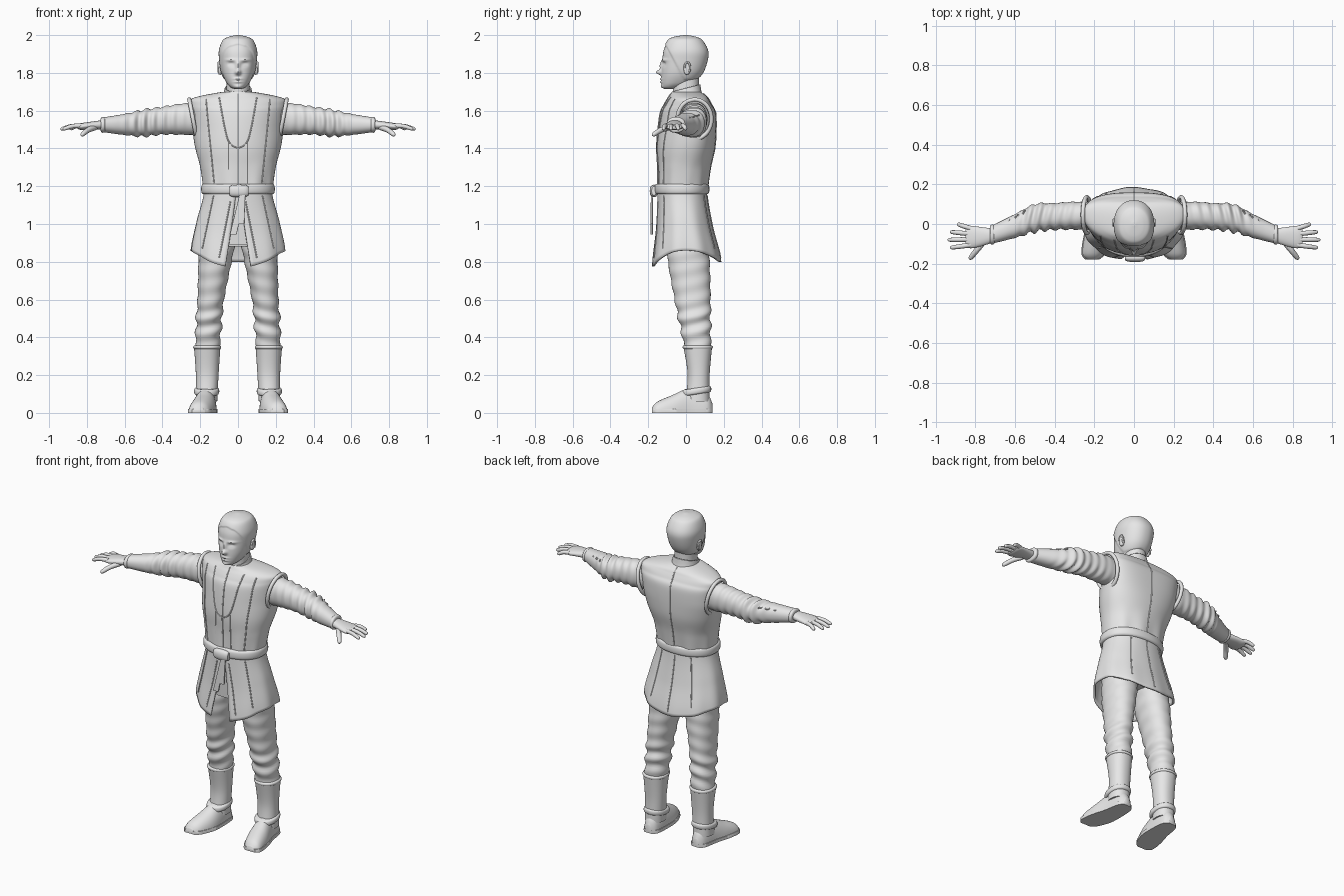
import bpy, bmesh
from math import sin, cos, pi, exp, copysign
from mathutils import Vector
from mathutils.bvhtree import BVHTree

if "Cube" in bpy.data.objects:
    bpy.data.objects.remove(bpy.data.objects["Cube"])

grey = bpy.data.materials.new("plain_grey")
grey.use_nodes = True
grey.diffuse_color = (.8, .8, .8, 1)
grey.node_tree.nodes["Principled BSDF"].inputs["Base Color"].default_value = grey.diffuse_color


def finish(name, mesh, mirror=False, thickness=0):
    """Link a mesh, shade it and add its modifiers."""
    part = bpy.data.objects.new(name, mesh)
    bpy.context.collection.objects.link(part)
    mesh.materials.clear()
    mesh.materials.append(grey)
    bpy.ops.object.select_all(action='DESELECT')
    part.select_set(True)
    bpy.context.view_layer.objects.active = part
    bpy.ops.object.shade_smooth_by_angle(angle=.8)
    if thickness:
        part.modifiers.new("thickness", 'SOLIDIFY').thickness = thickness
    if mirror:
        part.modifiers.new("mirror", 'MIRROR')
    return part


def spline(rows, steps):
    """Smooth interpolation through the rows."""
    result = []
    last = len(rows) - 1
    for i in range(last):
        before, start, end, after = rows[max(i - 1, 0)], rows[i], rows[i + 1], rows[min(i + 2, last)]
        for k in range(steps):
            t = k / steps
            result.append([q + t / 2 * (r - p + t * (2 * p - 5 * q + 4 * r - s + t * (3 * (q - r) + s - p)))
                           for p, q, r, s in zip(before, start, end, after)])
    return result + [list(rows[last])]


PLACE = {'x': lambda along, u, v: Vector((along, u, v)),
         'y': lambda along, u, v: Vector((u, along, v)),
         'z': lambda along, u, v: Vector((u, v, along))}


def loft(name, rows, axis='z', sides=48, steps=8, power=2.2, gap=None, warp=None, thickness=0, mirror=False):
    """Skin rounded sections; each row is position, centre u, centre v, radius u, radius v."""
    bm = bmesh.new()
    rings = []
    path = spline(rows, steps)
    round_off = lambda w: copysign(abs(w) ** (2 / power), w)
    for i, (along, u, v, radius_u, radius_v) in enumerate(path):
        t = i / (len(path) - 1)
        opening = gap(t) if gap else 0
        ring = []
        for k in range(sides + bool(gap)):
            angle = opening + 2 * (pi - opening) * k / sides
            point = PLACE[axis](along, u + radius_u * round_off(sin(angle)), v - radius_v * round_off(cos(angle)))
            ring.append(bm.verts.new(warp(point, angle, t) if warp else point))
        rings.append(ring)
    for lower, upper in zip(rings, rings[1:]):
        for k in range(sides):
            n = (k + 1) % len(lower)
            bm.faces.new((lower[k], lower[n], upper[n], upper[k]))
    if not gap:
        bm.faces.new(rings[0])
        bm.faces.new(rings[-1])
    bmesh.ops.recalc_face_normals(bm, faces=bm.faces)
    mesh = bpy.data.meshes.new(name)
    bm.to_mesh(mesh)
    bm.free()
    return finish(name, mesh, mirror, thickness)


def band(name, along, u, v, radius_u, radius_v, half, **options):
    """Low strap with rolled edges."""
    rows = [(along + half * k, u, v, radius_u - .01 * k ** 4, radius_v - .01 * k ** 4) for k in (-1, -.7, 0, .7, 1)]
    return loft(name, rows, steps=3, **options)


def tube(name, points, radii, mirror=True, closed=False):
    """Round cord through the points."""
    curve = bpy.data.curves.new(name, 'CURVE')
    curve.dimensions = '3D'
    curve.bevel_depth, curve.bevel_resolution, curve.use_fill_caps = 1, 3, True
    line = curve.splines.new('POLY')
    path = spline([(*point, radius) for point, radius in zip(points, radii)], 5)
    line.points.add(len(path) - 1)
    for point, (x, y, z, radius) in zip(line.points, path):
        point.co, point.radius = (x, y, z, 1), radius
    line.use_cyclic_u = closed
    helper = bpy.data.objects.new("helper", curve)
    bpy.context.collection.objects.link(helper)
    mesh = bpy.data.meshes.new_from_object(helper.evaluated_get(bpy.context.evaluated_depsgraph_get()))
    bpy.data.objects.remove(helper)
    finish(name, mesh, mirror)


def seam(name, garment, points, side=-1, mirror=True):
    """Thin cord laid on the front or back of a garment through x, z points."""
    surface = BVHTree.FromObject(garment, bpy.context.evaluated_depsgraph_get())
    path = []
    for x, z in spline(points, 12):
        hit = surface.ray_cast(Vector((x, side, z)), Vector((0, -side, 0)))[0]
        if hit:
            path.append(hit)
    tube(name, path, [.0035] * len(path), mirror)


def bell(value, middle, width):
    return exp(-((value - middle) / width) ** 2)


def clamp(value):
    return min(max(value, 0), 1)


# head: features as soft bumps (x, z, width, height, depth), with raised hair
FEATURES = {"nose_bridge": (0, 1.84, .011, .024, .012), "nose_tip": (0, 1.803, .013, .013, .03),
            "eye_socket": (.035, 1.846, .017, .011, -.013), "eyeball": (.035, 1.843, .012, .006, .007),
            "brow": (.04, 1.868, .024, .007, .008), "upper_lip": (0, 1.768, .022, .006, .007),
            "lower_lip": (0, 1.752, .02, .006, .007), "chin": (0, 1.725, .02, .012, .007)}


def sculpt_head(point, angle, t):
    x, y, z = point
    if y < 0:
        point.y -= clamp(-y * 20) * sum(depth * bell(abs(x), across, width) * bell(z, up, height)
                                        for across, up, width, height, depth in FEATURES.values())
    hairline = 1.935 - .175 * clamp((y + .1) * 11) + .012 * bell(x, 0, .03)
    hair = clamp((z - hairline) * 120) * clamp((2 - z) * 50)
    return point + Vector((x, y, 0)).normalized() * .005 * hair


loft("head", [(1.715, 0, -.08, .02, .03), (1.725, 0, -.07, .04, .055), (1.75, 0, -.045, .062, .085),
              (1.8, 0, -.022, .084, .108), (1.87, 0, -.007, .095, .118), (1.92, 0, -.003, .096, .115),
              (1.97, 0, -.005, .078, .09), (1.99, 0, -.005, .05, .06), (2, 0, 0, .01, .01)],
     sides=112, steps=12, warp=sculpt_head)
loft("neck", [(1.6, 0, .01, .07, .08), (1.7, 0, 0, .062, .07), (1.8, 0, 0, .06, .07)])
band("ear", .095, .005, 1.825, .018, .035, .01, axis='x', mirror=True)
tube("ear_rim", [(.103, .007 - .016 * cos(k), 1.826 + .03 * sin(k)) for k in range(5)], [.005] * 5)


# vest, with shoulders set back and gathers above the belt
def shape_vest(point, angle, t):
    point.y += .6 * point.x ** 2 * clamp(5 * point.z - 6.5)
    point.y += .03 * sin(9 * angle) * max(1.35 - point.z, 0)
    return point


vest = loft("vest", [(1.16, 0, -.02, .18, .13), (1.3, 0, -.01, .2, .14), (1.42, 0, 0, .23, .155),
                     (1.58, 0, .01, .25, .148), (1.63, 0, .01, .258, .127), (1.66, 0, .01, .25, .11),
                     (1.68, 0, .01, .19, .096), (1.7, 0, 0, .08, .075)], sides=72, warp=shape_vest)
ring = [k * pi / 8 for k in range(16)]
tube("armhole_trim", [(.238 + .02 * cos(a), .045 + .09 * sin(a), 1.555 + .105 * cos(a)) for a in ring],
     [.011 for a in ring], closed=True)
loft("collar", [(1.66, 0, 0, .09, .095), (1.69, 0, 0, .077, .082), (1.72, 0, 0, .07, .076)],
     gap=lambda t: .05 + t / 4, thickness=.008, warp=lambda point, angle, t: point + Vector((0, 0, point.y * t / 4)))
seam("lapel_seam", vest, [(.1, 1.67), (.055, 1.45), (0, 1.4)])
seam("placket_seam", vest, [(.05, 1.43), (.05, 1.2)])
seam("chest_seam", vest, [(.17, 1.66), (.155, 1.5), (.125, 1.2)])
seam("front_closure", vest, [(0, 1.69), (0, 1.2)], mirror=False)
seam("back_seam", vest, [(0, 1.69), (0, 1.2)], side=1, mirror=False)


# skirt: open at the front, with a dipping hem and soft folds
def drape(point, angle, t):
    low = .8 + .06 * sin(angle) ** 2 - .03 * max(cos(angle), 0) ** 3
    fold = 1 + .014 * t * sin(10 * angle + 1)
    return Vector((point.x * fold, point.y * fold, 1.17 + (low - 1.17) * t))


skirt = loft("skirt", [(1.17, 0, -.02, .18, .13), (1, 0, -.01, .22, .15), (.8, 0, 0, .252, .185)],
             sides=80, steps=10, gap=lambda t: .04 + t / 5, warp=drape, thickness=.01)
seam("skirt_front_seam", skirt, [(.13, 1.15), (.19, .87)])
seam("skirt_border", skirt, [(.04, 1.12), (.1, .82)])
seam("skirt_back_pleat", skirt, [(.1, 1.15), (.14, .87)], side=1)
seam("skirt_back_seam", skirt, [(0, 1.15), (0, .82)], side=1, mirror=False)
loft("under_tunic", [(1.16, 0, -.01, .16, .11), (1, 0, 0, .18, .115), (.88, 0, 0, .13, .1)])
loft("shirt_tail", [(1.14, 0, -.12, .04, .025), (.89, 0, -.11, .065, .02)], power=4)

# belt with knot and hanging ends
band("belt", 1.185, 0, -.022, .195, .146, .027, sides=64)
band("belt_knot", .005, -.17, 1.175, .022, .033, .05, axis='x')
for name, tip, low in (("belt_end_long", -.025, .945), ("belt_end_short", .015, 1)):
    loft(name, [(1.165, .025, -.18, .015, .006), (low, tip, -.182, .018, .006)], power=5)


# sleeves with gathered folds at the elbow
def gather_sleeve(point, angle, t):
    amount = .007 * bell(point.x, .5, .07) + .003 * bell(point.x, .36, .1)
    wave = sin(120 * point.x + 2 * sin(angle)) * (1 + .4 * sin(3 * angle))
    return point + Vector((0, sin(angle), -cos(angle))) * amount * wave


loft("sleeve", [(.17, .04, 1.557, .07, .088), (.3, .042, 1.555, .07, .082), (.4, .038, 1.547, .067, .073),
                (.5, .03, 1.534, .07, .07), (.6, -.01, 1.527, .06, .056), (.72, -.055, 1.525, .045, .038)],
     axis='x', steps=16, warp=gather_sleeve, mirror=True)
band("sleeve_cuff", .715, -.053, 1.525, .05, .042, .012, axis='x', mirror=True)
tube("forearm_lacing", [(.55 + .02 * k, .06 - .0125 * k + .01 * (-1) ** k, 1.575 - .003 * k) for k in range(7)], [.004] * 7)

# hands with a fan of fingers
loft("palm", [(.7, -.058, 1.527, .033, .025), (.79, -.065, 1.52, .052, .02), (.83, -.066, 1.516, .056, .018),
              (.85, -.064, 1.516, .046, .012)], axis='x', mirror=True)


def digit(name, base, tip, radius):
    stations = [(0, 1), (.5, .95), (.88, .8), (.97, .5), (1, .1)]
    tube(name, [base.lerp(tip, t) + Vector((0, 0, .008 * sin(pi * t))) for t, size in stations],
         [radius * size for t, size in stations])


for i, name in enumerate(("little_finger", "ring_finger", "middle_finger", "index_finger")):
    digit(name, Vector((.825, -.022 - .028 * i, 1.52)), Vector((.94 - .012 * (i - 2) ** 2, -.04 * i, 1.5)), .0125)
digit("thumb", Vector((.755, -.085, 1.512)), Vector((.83, -.178, 1.468)), .015)


# trousers with knee folds
def fold_knee(point, angle, t):
    wave = (.006 * bell(point.z, .47, .08) + .002) * sin(75 * point.z + 2 * sin(angle + 1))
    return point + Vector((sin(angle), -cos(angle), 0)) * wave


loft("trouser_leg", [(.95, .105, .005, .1, .105), (.8, .122, .015, .088, .11), (.6, .144, .035, .07, .095),
                     (.5, .153, .045, .068, .085), (.33, .162, .064, .064, .068)],
     steps=16, warp=fold_knee, mirror=True)

# boots
loft("boot_shaft", [(.35, .163, .062, .07, .076), (.2, .163, .067, .06, .058), (.06, .167, .06, .057, .065)], mirror=True)
band("boot_cuff", .348, .163, .062, .074, .08, .01, mirror=True)
band("ankle_strap", .122, .166, .054, .067, .08, .017, mirror=True,
     warp=lambda point, angle, t: point + Vector((0, 0, .15 * (point.y - .1))))
FOOT = [(.14, .165, .02, .05), (.11, .165, .045, .1), (.02, .17, .057, .13), (-.07, .185, .067, .095),
        (-.15, .205, .056, .06), (-.18, .21, .03, .03)]
loft("shoe", [(y, x, 0, width, height) for y, x, width, height in FOOT], axis='y', mirror=True,
     warp=lambda point, angle, t: Vector((point.x, point.y, max(point.z, .012))))
loft("sole", [(y, x, 0, width + .004, height + .02) for y, x, width, height in FOOT], axis='y', mirror=True,
     warp=lambda point, angle, t: Vector((point.x, point.y, clamp(point.z * 50) / 50)))
